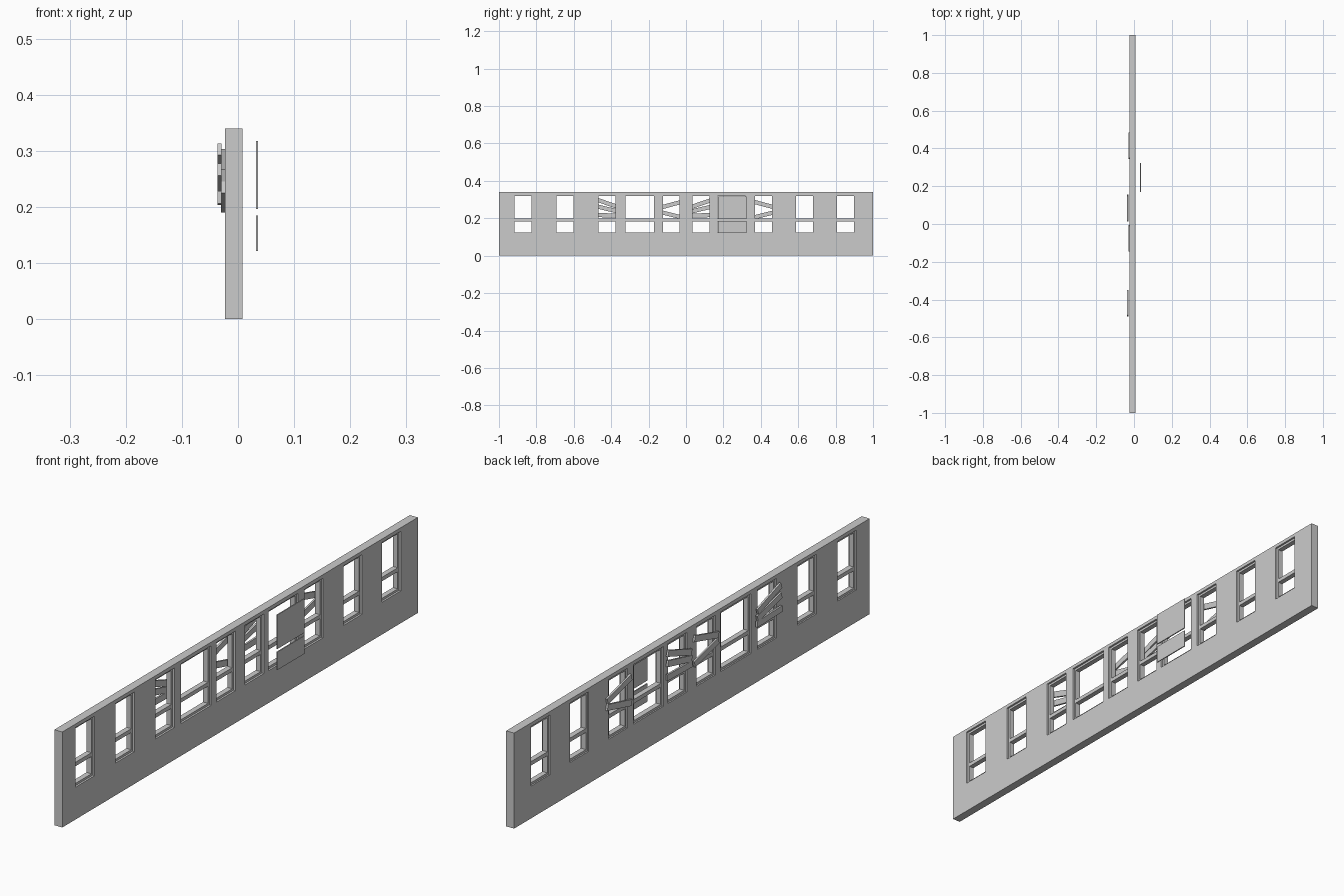
import bpy, math

if "Cube" in bpy.data.objects:
    bpy.data.objects.remove(bpy.data.objects["Cube"])

def box(name, x, y, z):
    """Axis-aligned box from (min, max) pairs, origin at its centre."""
    spans = (x, y, z)
    bpy.ops.mesh.primitive_cube_add(size=1, location=[(a + b) / 2 for a, b in spans])
    ob = bpy.context.object
    ob.name = name
    ob.scale = [b - a for a, b in spans]
    bpy.ops.object.transform_apply(location=False, rotation=False, scale=True)
    return ob

def join(name, parts):
    bpy.ops.object.select_all(action='DESELECT')
    for p in parts:
        p.select_set(True)
    bpy.context.view_layer.objects.active = parts[0]
    bpy.ops.object.join()
    parts[0].name = name
    return parts[0]

WALL_X = (-0.023, 0.008)
Z0, Z1 = 0.115, 0.327            # window opening bottom and top
FRAME_X = (-0.018, 0.001)
F = 0.008                        # frame width
windows = [(-0.925, -0.818), (-0.70, -0.594), (-0.475, -0.369), (-0.332, -0.162),
           (-0.132, -0.026), (0.028, 0.134), (0.160, 0.327), (0.362, 0.468),
           (0.581, 0.686), (0.798, 0.905)]

# Wall with window openings cut through
wall = box("wall", WALL_X, (-1, 1), (0, 0.34))
cutter = join("window_cutter", [box("cut", (-0.1, 0.1), w, (Z0, Z1)) for w in windows])
mod = wall.modifiers.new("openings", 'BOOLEAN')
mod.operation = 'DIFFERENCE'
mod.solver = 'EXACT'
mod.object = cutter
bpy.context.view_layer.objects.active = wall
bpy.ops.object.modifier_apply(modifier=mod.name)
bpy.data.objects.remove(cutter)

# Recessed frames with a middle rail
for i, (a, b) in enumerate(windows):
    parts = [box("jamb", FRAME_X, (a, a + F), (Z0, Z1)),
             box("jamb", FRAME_X, (b - F, b), (Z0, Z1)),
             box("sill", FRAME_X, (a + F, b - F), (Z0, Z0 + F)),
             box("head", FRAME_X, (a + F, b - F), (Z1 - F, Z1)),
             box("rail", FRAME_X, (a + F, b - F), (0.184, 0.198))]
    join(f"window_frame_{i + 1}", parts)

# Loose panes standing off the wall
box("upper_pane", (0.032, 0.036), (0.17, 0.324), (0.196, 0.317))
box("lower_pane", (0.032, 0.036), (0.17, 0.324), (0.121, 0.185))

# Boards nailed across windows: (height, slope) lists, mirrored by sign
three = [(0.280, 0.34), (0.250, 0.24), (0.216, 0.02)]
two = [(0.274, 0.27), (0.218, -0.25)]
boarded = [(-0.42, three, -1, -0.0365), (0.085, three, 1, -0.0365),
           (-0.075, two, 1, -0.030), (0.415, two, -1, -0.030)]
for y, boards, sign, x in boarded:
    for z, slope in boards:
        ob = box("board", (x, x + 0.007), (y - 0.07, y + 0.07), (z - 0.011, z + 0.011))
        ob.rotation_euler.x = math.atan(sign * slope)
